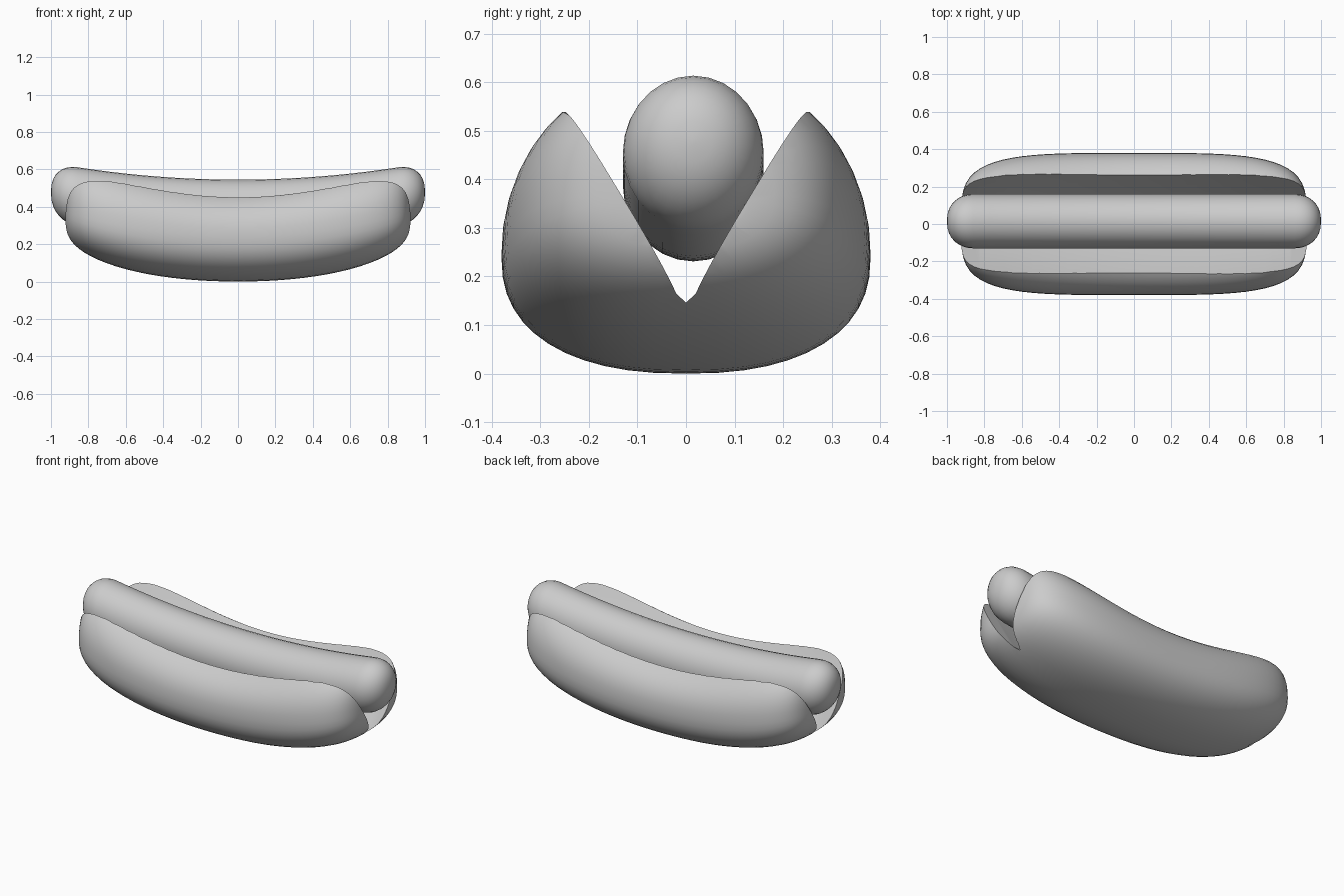
import bpy, bmesh, math

if "Cube" in bpy.data.objects:
    bpy.data.objects.remove(bpy.data.objects["Cube"])


def loft(name, rings):
    """Skin closed rings of points and cap both ends."""
    bm = bmesh.new()
    loops = [[bm.verts.new(p) for p in ring] for ring in rings]
    n = len(loops[0])
    for a, b in zip(loops, loops[1:]):
        for i in range(n):
            j = (i + 1) % n
            bm.faces.new((a[i], a[j], b[j], b[i]))
    bm.faces.new(loops[0])
    bm.faces.new(loops[-1])
    bmesh.ops.recalc_face_normals(bm, faces=bm.faces)
    mesh = bpy.data.meshes.new(name)
    bm.to_mesh(mesh)
    bm.free()
    obj = bpy.data.objects.new(name, mesh)
    bpy.context.collection.objects.link(obj)
    return obj


def oval(x, cy, cz, width, up, down, sides, power=2.0):
    """Superellipse cross-section with different upper and lower heights."""
    ring = []
    for i in range(sides):
        a = 2 * math.pi * i / sides
        c, s = math.cos(a), math.sin(a)
        h = up if s > 0 else down
        ring.append((x, cy + width * math.copysign(abs(c) ** (2 / power), c),
                     cz + h * math.copysign(abs(s) ** (2 / power), s)))
    return ring


def finish(obj):
    bpy.ops.object.select_all(action='DESELECT')
    obj.select_set(True)
    bpy.context.view_layer.objects.active = obj
    bpy.ops.object.shade_smooth_by_angle(angle=math.radians(40))


# Bun body: a curved, blunt-ended loaf
HALF = 0.925
STEPS = 40
rings = []
for k in range(STEPS + 1):
    x = HALF * math.sin(math.pi / 2 * (2 * k / STEPS - 1) * 0.995)
    s = (1 - (abs(x) / HALF) ** 4) ** 0.25
    q = (x / 0.7) ** 2
    rings.append(oval(x, 0, 0.24 + 0.075 * q, 0.38 * s,
                      (0.265 + 0.065 * q) * s, 0.24 * s, 48, 2.35))
bun = loft("bun", rings)

# V-shaped slit that follows the curve of the bun
wedge = []
for k in range(25):
    x = -1.1 + 2.2 * k / 24
    q = (x / 0.7) ** 2
    z = 0.08 + 0.042 * q
    rise = 0.5 * (1.42 + 0.2 * min(q, 1.2))
    wedge.append([(x, y, z + h) for y, h in
                  ((-0.5, rise), (-0.02, 0.025), (0, 0.01),
                   (0.02, 0.025), (0.5, rise))])
cutter = loft("slit_cutter", wedge)
cutter.hide_render = True
cut = bun.modifiers.new("slit", 'BOOLEAN')
cut.operation = 'DIFFERENCE'
cut.solver = 'EXACT'
cut.object = cutter
bpy.context.view_layer.objects.active = bun
bpy.ops.object.modifier_apply(modifier="slit")
bpy.data.objects.remove(cutter)
finish(bun)

# Sausage: a gently bent tube with rounded ends
CAP, LEN = 0.14, 0.86
stations = []
for k in range(1, 9):
    a = math.pi / 2 * k / 8 * 0.985
    stations.append((LEN + CAP * math.sin(a), math.cos(a) ** 0.85))
middle = [(LEN * (k / 10 - 1), 1.0) for k in range(21)]
profile = [(-x, s) for x, s in reversed(stations)] + middle + stations
sausage = loft("sausage", [
    oval(x, 0.015, 0.388 + 0.09 * x * x, 0.145 * s, 0.157 * s, 0.157 * s, 28)
    for x, s in profile])
finish(sausage)
